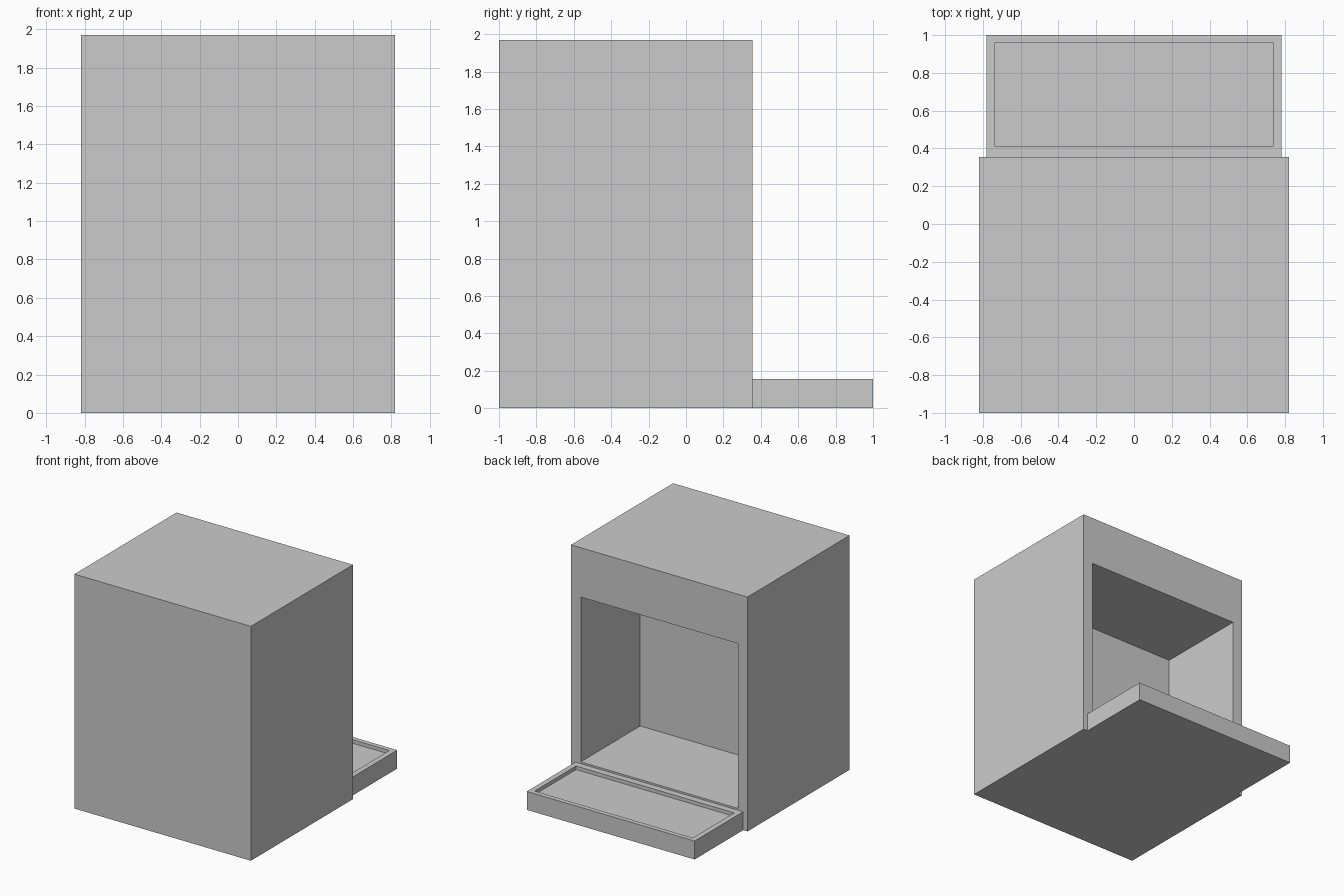
import bpy, bmesh
from mathutils import Vector

default = bpy.data.objects.get("Cube")
if default:
    bpy.data.objects.remove(default, do_unlink=True)

# Single flat grey finish
GREY = (0.6, 0.6, 0.6, 1)
grey = bpy.data.materials.new("light grey")
grey.use_nodes = True
grey.diffuse_color = GREY
grey.node_tree.nodes["Principled BSDF"].inputs["Base Color"].default_value = GREY


def recessed_box(name, low, high, normal, pocket_low, pocket_high):
    """Box with a rectangular pocket sunk into the face pointing along normal."""
    low, high, normal = Vector(low), Vector(high), Vector(normal)
    p_low, p_high = Vector(pocket_low), Vector(pocket_high)
    bm = bmesh.new()
    bmesh.ops.create_cube(bm, size=1)
    for v in bm.verts:
        v.co = Vector([h if c > 0 else l for c, l, h in zip(v.co, low, high)])
    bm.normal_update()
    face = max(bm.faces, key=lambda f: f.normal.dot(normal))
    centre = (low + high) / 2

    # Inset the rim, then fit its inner loop to the pocket outline
    bmesh.ops.inset_region(bm, faces=[face], thickness=0.02)
    for v in face.verts:
        v.co = Vector([v.co[i] if normal[i] else
                       (p_high[i] if v.co[i] > centre[i] else p_low[i])
                       for i in range(3)])

    # Sink the pocket floor
    floor = bmesh.ops.extrude_discrete_faces(bm, faces=[face])["faces"][0]
    axis = [abs(n) for n in normal].index(1)
    for v in floor.verts:
        v.co[axis] = p_low[axis]
    bmesh.ops.recalc_face_normals(bm, faces=bm.faces)

    mesh = bpy.data.meshes.new(name)
    bm.to_mesh(mesh)
    bm.free()
    mesh.materials.append(grey)
    obj = bpy.data.objects.new(name, mesh)
    bpy.context.collection.objects.link(obj)
    return obj


BACK = 0.355  # plane where the tray meets the cabinet

# Tall cabinet with an open compartment
recessed_box("cabinet", (-0.82, -1, 0), (0.82, BACK, 1.97), (0, 1, 0),
             (-0.73, -0.435, 0.17), (0.73, BACK, 1.555))

# Low tray with a shallow recess
recessed_box("tray", (-0.78, BACK, 0), (0.78, 1, 0.155), (0, 0, 1),
             (-0.735, 0.41, 0.125), (0.735, 0.96, 0.155))
